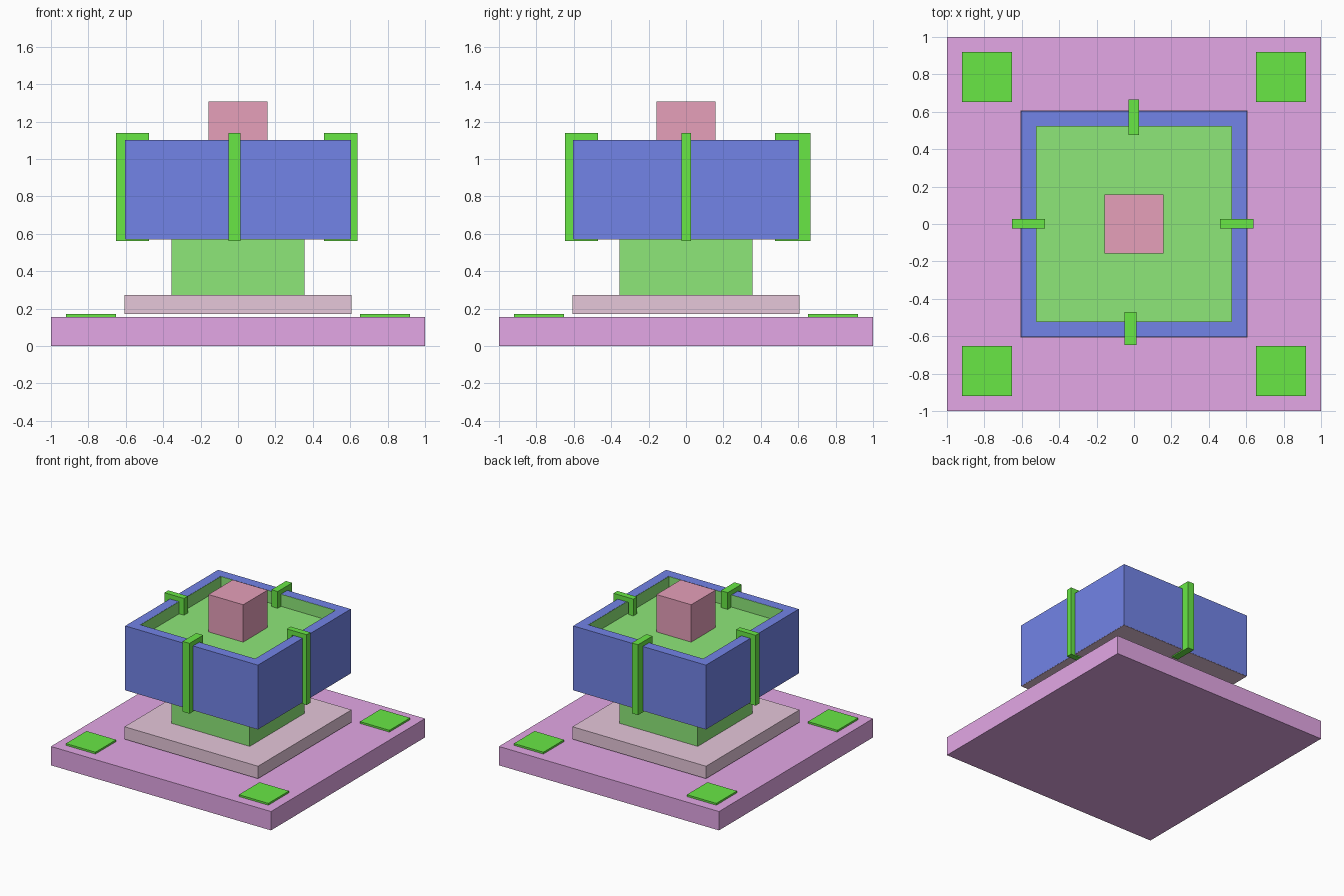
import bpy
import bmesh
from mathutils import Matrix

if "Cube" in bpy.data.objects:
    bpy.data.objects.remove(bpy.data.objects["Cube"])


def material(name, rgb):
    m = bpy.data.materials.new(name)
    m.diffuse_color = (*rgb, 1)
    m.use_nodes = True
    m.node_tree.nodes["Principled BSDF"].inputs["Base Color"].default_value = m.diffuse_color
    return m


PURPLE = material("purple", (0.77, 0.39, 0.79))
GREEN = material("green", (0.14, 0.80, 0.06))
LIME = material("soft_green", (0.27, 0.80, 0.19))
BLUE = material("blue", (0.17, 0.23, 0.80))
PINK = material("dusty_pink", (0.79, 0.57, 0.70))
ROSE = material("rose", (0.79, 0.35, 0.49))


def finish(name, bm, mat):
    bmesh.ops.recalc_face_normals(bm, faces=bm.faces)
    me = bpy.data.meshes.new(name)
    bm.to_mesh(me)
    bm.free()
    me.materials.append(mat)
    ob = bpy.data.objects.new(name, me)
    bpy.context.collection.objects.link(ob)
    return ob


def box(name, x0, x1, y0, y1, z0, z1, mat):
    bm = bmesh.new()
    bmesh.ops.create_cube(bm, size=1)
    for v in bm.verts:
        v.co = ((x0 + x1) / 2 + v.co.x * (x1 - x0),
                (y0 + y1) / 2 + v.co.y * (y1 - y0),
                (z0 + z1) / 2 + v.co.z * (z1 - z0))
    return finish(name, bm, mat)


def block(name, h, z0, z1, mat):
    return box(name, -h, h, -h, h, z0, z1, mat)


def ring(name, outer, inner, z0, z1, mat):
    """Square tube with open middle."""
    bm = bmesh.new()
    signs = [(-1, -1), (1, -1), (1, 1), (-1, 1)]
    loops = [[bm.verts.new((sx * h, sy * h, z)) for sx, sy in signs]
             for h, z in ((outer, z0), (outer, z1), (inner, z1), (inner, z0))]
    for i in range(4):
        a, b = loops[i], loops[(i + 1) % 4]
        for j in range(4):
            k = (j + 1) % 4
            bm.faces.new((a[j], a[k], b[k], b[j]))
    return finish(name, bm, mat)


def clip(name, inner, outer, side0, side1, axis, sign):
    """Bracket profile wrapping the frame wall, extruded sideways."""
    lip = inner + 0.045
    profile = [(outer, 0.56), (outer, 1.138), (inner, 1.138), (inner, 1.0),
               (lip, 1.0), (lip, 1.10), (0.603, 1.10), (0.603, 0.572),
               (inner, 0.572), (inner, 0.56)]
    bm = bmesh.new()
    rings = []
    for s in (side0, side1):
        pts = [((sign * r, s, z) if axis == "x" else (s, sign * r, z))
               for r, z in profile]
        rings.append([bm.verts.new(p) for p in pts])
        bm.faces.new(rings[-1])
    n = len(profile)
    for i in range(n):
        j = (i + 1) % n
        bm.faces.new((rings[0][i], rings[0][j], rings[1][j], rings[1][i]))
    return finish(name, bm, GREEN)


# Base slab and corner pads
block("base", 1.0, 0, 0.155, PURPLE)
for sx in (-1, 1):
    for sy in (-1, 1):
        xs = sorted((sx * 0.652, sx * 0.92))
        ys = sorted((sy * 0.652, sy * 0.92))
        box("corner_pad", *xs, *ys, 0.155, 0.17, GREEN)

# Lower plate (slightly raised above the base) and stem
block("lower_plate", 0.607, 0.17, 0.272, PINK)
block("stem", 0.356, 0.272, 0.57, LIME)

# Upper box: underside, walls, green lining and recessed floor
block("box_underside", 0.602, 0.57, 0.573, PINK)
ring("box_walls", 0.603, 0.523, 0.573, 1.10, BLUE)
ring("box_lining", 0.523, 0.520, 0.99, 1.099, LIME)
block("box_floor", 0.522, 0.573, 1.0, LIME)

# Top cube
block("top_cube", 0.158, 1.0, 1.307, ROSE)

# Clips on the four walls
clip("left_clip", 0.475, 0.652, -0.023, 0.027, "x", -1)
clip("right_clip", 0.46, 0.64, -0.023, 0.027, "x", 1)
clip("front_clip", 0.47, 0.648, -0.05, 0.013, "y", -1)
clip("back_clip", 0.477, 0.665, -0.03, 0.027, "y", 1)
